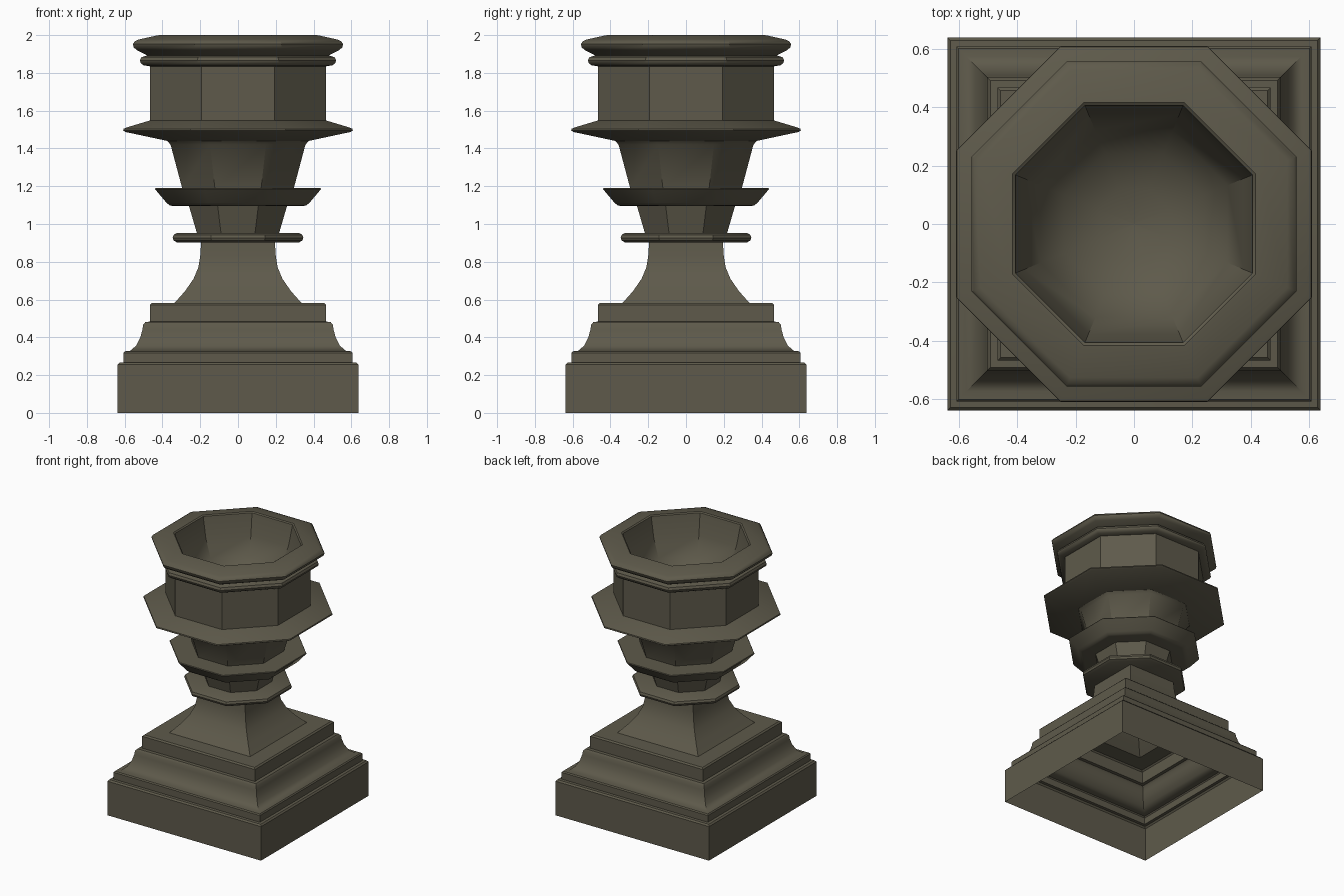
import bpy, bmesh, math

stone = bpy.data.materials.new("dark olive stone")
stone.diffuse_color = (0.112, 0.102, 0.07, 1)


def loft(name, sides, profile, cap_start=False, cap_end=False):
    """Sweep (half-width across flats, z) points round a regular polygon."""
    bm = bmesh.new()
    rings = []
    for w, z in profile:
        r = w / math.cos(math.pi / sides)
        rings.append([bm.verts.new((r * math.cos(math.pi * (2 * i + 1) / sides),
                                    r * math.sin(math.pi * (2 * i + 1) / sides), z))
                      for i in range(sides)])
    for a, b in zip(rings, rings[1:]):
        for i in range(sides):
            j = (i + 1) % sides
            bm.faces.new((a[i], a[j], b[j], b[i]))
    if cap_start:
        bm.faces.new(rings[0][::-1])
    if cap_end:
        bm.faces.new(rings[-1])
    me = bpy.data.meshes.new(name)
    bm.to_mesh(me)
    bm.free()
    me.materials.append(stone)
    ob = bpy.data.objects.new(name, me)
    bpy.context.collection.objects.link(ob)
    bpy.ops.object.select_all(action='DESELECT')
    ob.select_set(True)
    bpy.context.view_layer.objects.active = ob
    bpy.ops.object.shade_smooth_by_angle(angle=math.radians(38))
    return ob


# Square stepped base with cove, open underneath
loft("plinth_base", 4, [
    (0.637, 0), (0.637, 0.255), (0.627, 0.266), (0.607, 0.268),
    (0.607, 0.318), (0.6, 0.326), (0.572, 0.328), (0.54, 0.355),
    (0.517, 0.4), (0.506, 0.44), (0.502, 0.468), (0.49, 0.481),
    (0.467, 0.483), (0.467, 0.572), (0.457, 0.582), (0.335, 0.583)])

# Square flared neck
loft("flared_neck", 4, [
    (0.335, 0.583), (0.28, 0.645), (0.235, 0.71), (0.21, 0.77),
    (0.2, 0.83), (0.195, 0.905)])

# Thin octagonal disc
loft("lower_disc", 8, [
    (0.322, 0.902), (0.34, 0.912), (0.346, 0.927), (0.34, 0.943),
    (0.322, 0.953)], True, True)

# Octagonal stem and flared collar
loft("lower_stem", 8, [(0.217, 0.95), (0.26, 1.097)])
loft("middle_collar", 8, [
    (0.345, 1.095), (0.362, 1.099), (0.378, 1.112), (0.44, 1.185), (0.437, 1.19)],
    True, True)
loft("upper_stem", 8, [(0.295, 1.188), (0.357, 1.42), (0.375, 1.44)])

# Wide flange below the cup
loft("wide_flange", 8, [
    (0.36, 1.437), (0.375, 1.44), (0.595, 1.487), (0.608, 1.495), (0.606, 1.504),
    (0.59, 1.511), (0.467, 1.548)], True)

# Cup wall, bead, rim and smooth bowl inside
loft("cup_wall", 8, [(0.467, 1.546), (0.467, 1.84)])
loft("cup_bead", 8, [
    (0.467, 1.835), (0.5, 1.84), (0.515, 1.852), (0.519, 1.866),
    (0.512, 1.883), (0.48, 1.893)])
loft("cup_rim", 8, [
    (0.48, 1.893), (0.535, 1.92), (0.552, 1.935), (0.556, 1.952),
    (0.547, 1.967), (0.525, 1.977), (0.43, 1.998), (0.415, 2.0), (0.406, 1.993)])
loft("inner_bowl", 8, [
    (0.001, 1.56), (0.12, 1.572), (0.24, 1.625), (0.32, 1.715),
    (0.375, 1.84), (0.406, 1.993)][::-1], False, True)
